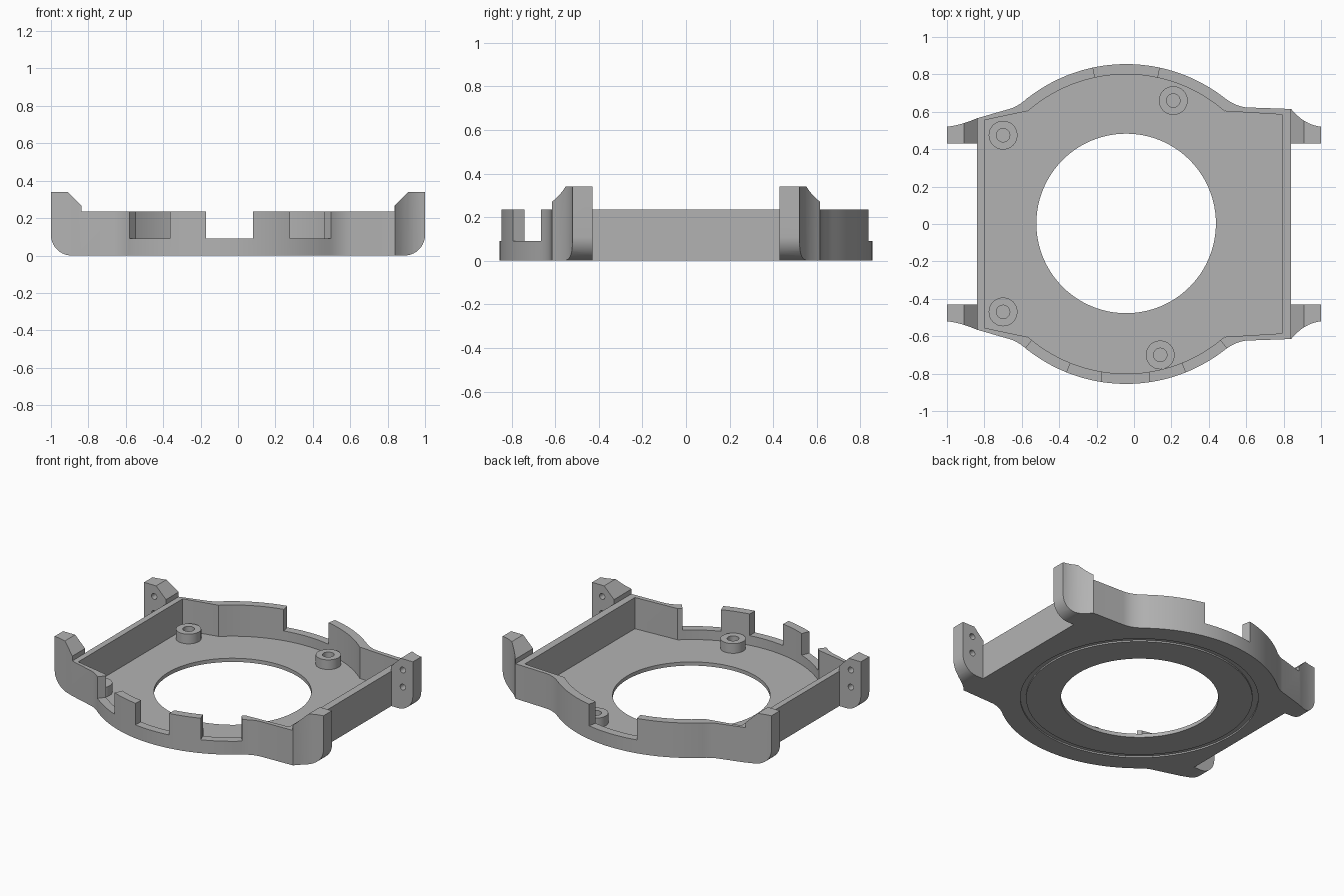
import bpy, bmesh, math
from mathutils import Vector

if "Cube" in bpy.data.objects:
    bpy.data.objects.remove(bpy.data.objects["Cube"])

CX = -0.042                      # centre of the round part
grey = bpy.data.materials.new("mid grey")
grey.diffuse_color = (0.45, 0.45, 0.45, 1)
grey.use_nodes = True
grey.node_tree.nodes["Principled BSDF"].inputs["Base Color"].default_value = grey.diffuse_color


def prism(name, pts, lo, hi, axis="z"):
    """Extrude a flat outline along z, or an xz outline along y."""
    place = (lambda a, b, h: (a, b, h)) if axis == "z" else (lambda a, b, h: (a, h, b))
    bm = bmesh.new()
    low = [bm.verts.new(place(a, b, lo)) for a, b in pts]
    top = [bm.verts.new(place(a, b, hi)) for a, b in pts]
    bm.faces.new(low)
    bm.faces.new(top)
    n = len(pts)
    for i in range(n):
        j = (i + 1) % n
        bm.faces.new((low[i], low[j], top[j], top[i]))
    bmesh.ops.recalc_face_normals(bm, faces=bm.faces)
    me = bpy.data.meshes.new(name)
    bm.to_mesh(me)
    bm.free()
    me.materials.append(grey)
    ob = bpy.data.objects.new(name, me)
    bpy.context.collection.objects.link(ob)
    return ob


def combine(target, tool, operation):
    """Apply a boolean and discard the tool."""
    mod = target.modifiers.new("bool", "BOOLEAN")
    mod.operation, mod.solver, mod.object = operation, "EXACT", tool
    bpy.context.view_layer.update()
    me = bpy.data.meshes.new_from_object(
        target.evaluated_get(bpy.context.evaluated_depsgraph_get()))
    target.modifiers.clear()
    target.data = me
    bpy.data.objects.remove(tool)


def circle(x, y, r, n=32):
    return [(x + r * math.cos(math.tau * i / n), y + r * math.sin(math.tau * i / n)) for i in range(n)]


def arc(r, x0, x1, n=40):
    """Upper arc about the round centre, from x0 to x1."""
    a0, a1 = math.acos((x0 - CX) / r), math.acos((x1 - CX) / r)
    return [(CX + r * math.cos(a0 + (a1 - a0) * i / n), r * math.sin(a0 + (a1 - a0) * i / n))
            for i in range(n + 1)]


def bend(a, b, c, n=8):
    a, b, c = Vector(a), Vector(b), Vector(c)
    return [tuple(a.lerp(b, i / n).lerp(b.lerp(c, i / n), i / n)) for i in range(n + 1)]


def both_halves(half):
    return half + [(x, -y) for x, y in reversed(half)]


def sector(a0, a1):
    """Radial wedge; angles in degrees from +y toward +x."""
    return [(CX + r * math.sin(math.radians(a)), r * math.cos(math.radians(a)))
            for r, a in ((0.7, a0), (1.0, a0), (1.0, a1), (0.7, a1))]


# Case: outer outline, hollowed by the inner outline
outer = ([(0.84, 0.615)] + bend((0.61, 0.623), (0.55, 0.625), (0.49, 0.67))
         + arc(0.855, 0.49, -0.574)[1:-1]
         + bend((-0.574, 0.67), (-0.615, 0.632), (-0.66, 0.617)) + [(-0.84, 0.565)])
inner = [(0.79, 0.585), (0.49, 0.603)] + arc(0.80, 0.484, -0.568) + [(-0.574, 0.603), (-0.80, 0.555)]
case = prism("case", both_halves(outer), 0, 0.235)
combine(case, prism("pocket", both_halves(inner), 0.025, 0.5), "DIFFERENCE")

# Strap lugs: plan outline trimmed by a chamfered and rounded side profile
for sx in (-1, 1):
    root = 0.615 if sx > 0 else 0.565
    ctrl = (0.91, 0.53) if sx > 0 else (0.93, 0.527)
    plan = [(0.837, 0.43), (1, 0.43)] + bend((1, 0.52), ctrl, (0.84, root)) + [(0.837, root)]
    side = ([(0.8, 0), (0.8, 0.23), (0.84, 0.27), (0.91, 0.34), (1, 0.34)]
            + [(0.89 + 0.11 * math.cos(t * math.pi / 20), 0.11 - 0.11 * math.sin(t * math.pi / 20))
               for t in range(11)])
    for sy in (-1, 1):
        lug = prism("lug", [(sx * x, sy * y) for x, y in plan], 0, 0.34)
        combine(lug, prism("lug_side", [(sx * x, z) for x, z in side], -1, 1, "y"), "INTERSECT")
        # blind strap pin holes
        for z in (0.15, 0.265):
            ends = sorted((sy * 0.40, sy * 0.48))
            combine(lug, prism("pin_hole", circle(sx * 0.925, z, 0.02, 16), *ends, "y"), "DIFFERENCE")
        combine(case, lug, "UNION")

# Notches in the round rim
for a0, a1 in ((-12, 12), (141, 158), (202, 219)):
    combine(case, prism("notch", sector(a0, a1), 0.09, 0.5), "DIFFERENCE")
combine(case, prism("front_notch", [(-0.17, -1), (0.08, -1), (0.08, -0.7), (-0.17, -0.7)], 0.09, 0.5),
        "DIFFERENCE")

# Central opening and the ring groove underneath
combine(case, prism("opening", circle(CX, 0.003, 0.48, 96), -0.1, 0.2), "DIFFERENCE")
ring = prism("groove", circle(CX, 0, 0.725, 96), -0.05, 0.01)
combine(ring, prism("groove_core", circle(CX, 0, 0.69, 96), -0.1, 0.1), "DIFFERENCE")
combine(case, ring, "DIFFERENCE")

# Screw bosses with blind holes
for x, y in ((-0.70, 0.475), (-0.70, -0.47), (0.21, 0.66), (0.14, -0.70)):
    combine(case, prism("boss", circle(x, y, 0.077), 0.015, 0.09), "UNION")
    combine(case, prism("boss_hole", circle(x, y, 0.036), 0.025, 0.2), "DIFFERENCE")

bpy.ops.object.select_all(action="DESELECT")
case.select_set(True)
bpy.context.view_layer.objects.active = case
bpy.ops.object.shade_smooth_by_angle(angle=math.radians(25))
